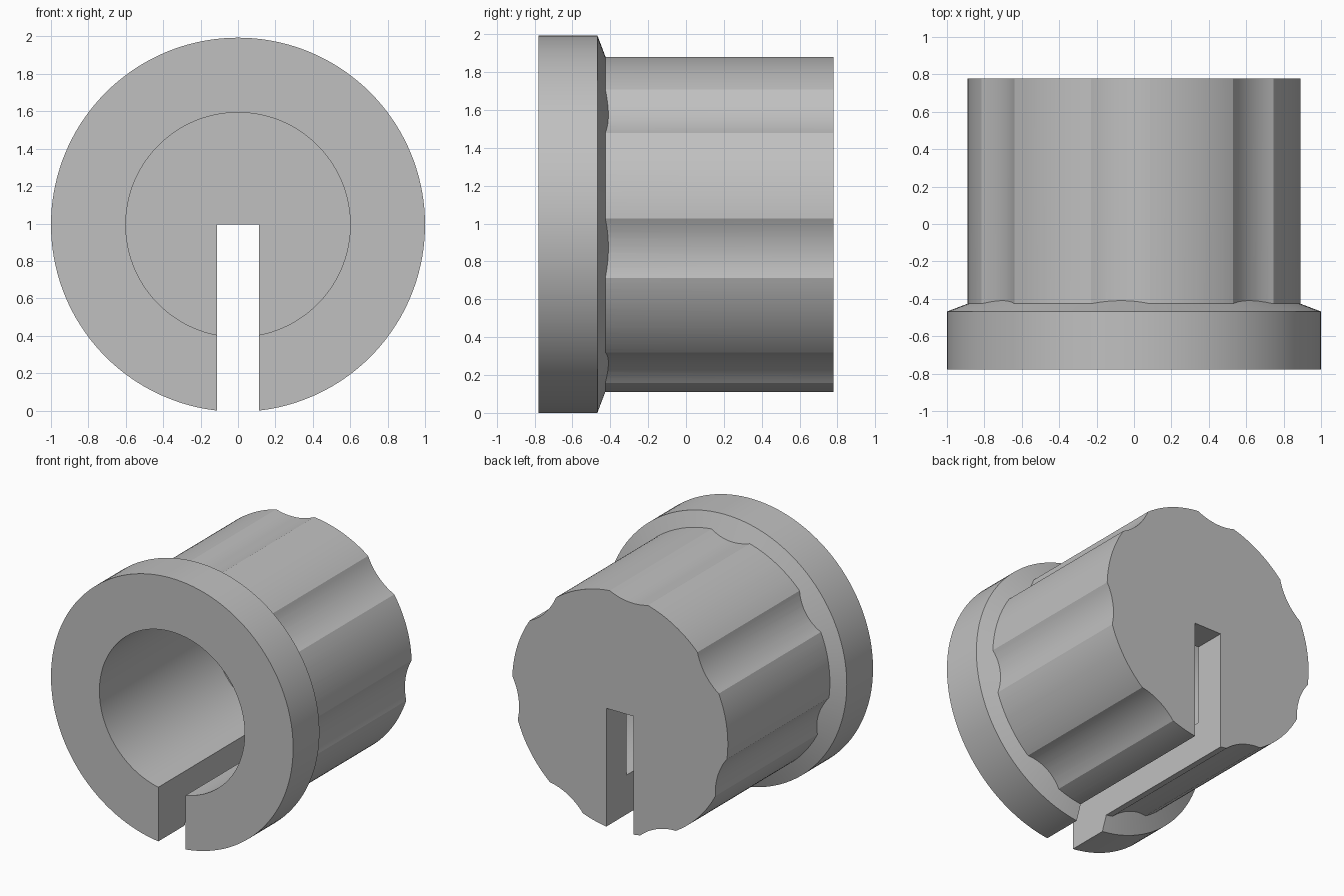
import bpy, bmesh, math
from mathutils import Matrix, Vector

if "Cube" in bpy.data.objects:
    bpy.data.objects.remove(bpy.data.objects["Cube"], do_unlink=True)

BACK, FRONT = 0.778, -0.778
SLOT = 0.113                          # half width of the slot
AXIS_Z = math.sqrt(1 - SLOT ** 2)     # slotted rim rests on the ground
BODY_R, FLUTES = 0.89, 7
HALF = math.radians(10.2)             # half angle of one flute
SAG = 0.029                           # flute depth below its chord

grey = bpy.data.materials.new("Plain grey")
grey.use_nodes = True
colour = (0.53, 0.53, 0.53, 1)
grey.diffuse_color = colour
grey.node_tree.nodes["Principled BSDF"].inputs["Base Color"].default_value = colour


def loft(name, sections):
    """Solid through matching outlines, each (list of (x, z), y)."""
    bm = bmesh.new()
    rings = [[bm.verts.new((x, y, z + AXIS_Z)) for x, z in outline]
             for outline, y in sections]
    n = len(rings[0])
    for a, b in zip(rings, rings[1:]):
        for i in range(n):
            j = (i + 1) % n
            bm.faces.new((a[i], a[j], b[j], b[i]))
    bm.faces.new(rings[0])
    bm.faces.new(rings[-1])
    bmesh.ops.recalc_face_normals(bm, faces=bm.faces)
    mesh = bpy.data.meshes.new(name)
    bm.to_mesh(mesh)
    bm.free()
    mesh.materials.append(grey)
    obj = bpy.data.objects.new(name, mesh)
    bpy.context.collection.objects.link(obj)
    return obj


def circle(r, n=144):
    return [(r * math.cos(math.tau * i / n), r * math.sin(math.tau * i / n))
            for i in range(n)]


def fluted_outline():
    """Round outline with shallow concave grooves evenly spaced around it."""
    pts = []
    pitch = math.tau / FLUTES
    half_chord = BODY_R * math.sin(HALF)
    chord_r = BODY_R * math.cos(HALF)
    groove_r = (half_chord ** 2 + SAG ** 2) / (2 * SAG)
    sweep = math.asin(half_chord / groove_r)
    for k in range(FLUTES):
        mid = math.radians(94.7) + k * pitch
        # Groove arc, centred outside the body
        for i in range(13):
            t = sweep * (i / 6 - 1)
            p = Vector((chord_r - SAG + groove_r * (1 - math.cos(t)),
                        groove_r * math.sin(t)))
            pts.append(tuple(Matrix.Rotation(mid, 2) @ p))
        # Land between this groove and the next
        for i in range(1, 16):
            a = mid + HALF + (pitch - 2 * HALF) * i / 16
            pts.append((BODY_R * math.cos(a), BODY_R * math.sin(a)))
    return pts


# Flange with a tapered rear face, and the fluted body
knob = loft("fluted_knob", [(circle(1), FRONT), (circle(1), -0.468),
                            (circle(0.8), -0.392)])
body = loft("fluted_body", [(fluted_outline(), -0.6), (fluted_outline(), BACK)])

# Blind bore from the front, and the slot below the axis
bore = loft("bore_cutter", [(circle(0.6), FRONT - 0.2), (circle(0.6), 0.543)])
slot_box = [(-SLOT, -1.3), (SLOT, -1.3), (SLOT, 0), (-SLOT, 0)]
slot = loft("slot_cutter", [(slot_box, FRONT - 0.3), (slot_box, BACK + 0.3)])

for helper, operation in ((body, 'UNION'), (bore, 'DIFFERENCE'), (slot, 'DIFFERENCE')):
    helper.hide_render = True
    mod = knob.modifiers.new(helper.name, 'BOOLEAN')
    mod.operation = operation
    mod.solver = 'EXACT'
    mod.object = helper

# Apply the cuts and remove the helpers
bpy.context.view_layer.update()
result = bpy.data.meshes.new_from_object(
    knob.evaluated_get(bpy.context.evaluated_depsgraph_get()))
knob.modifiers.clear()
knob.data = result
for helper in (body, bore, slot):
    bpy.data.objects.remove(helper, do_unlink=True)

bpy.ops.object.select_all(action='DESELECT')
knob.select_set(True)
bpy.context.view_layer.objects.active = knob
bpy.ops.object.shade_smooth_by_angle(angle=math.radians(30))
